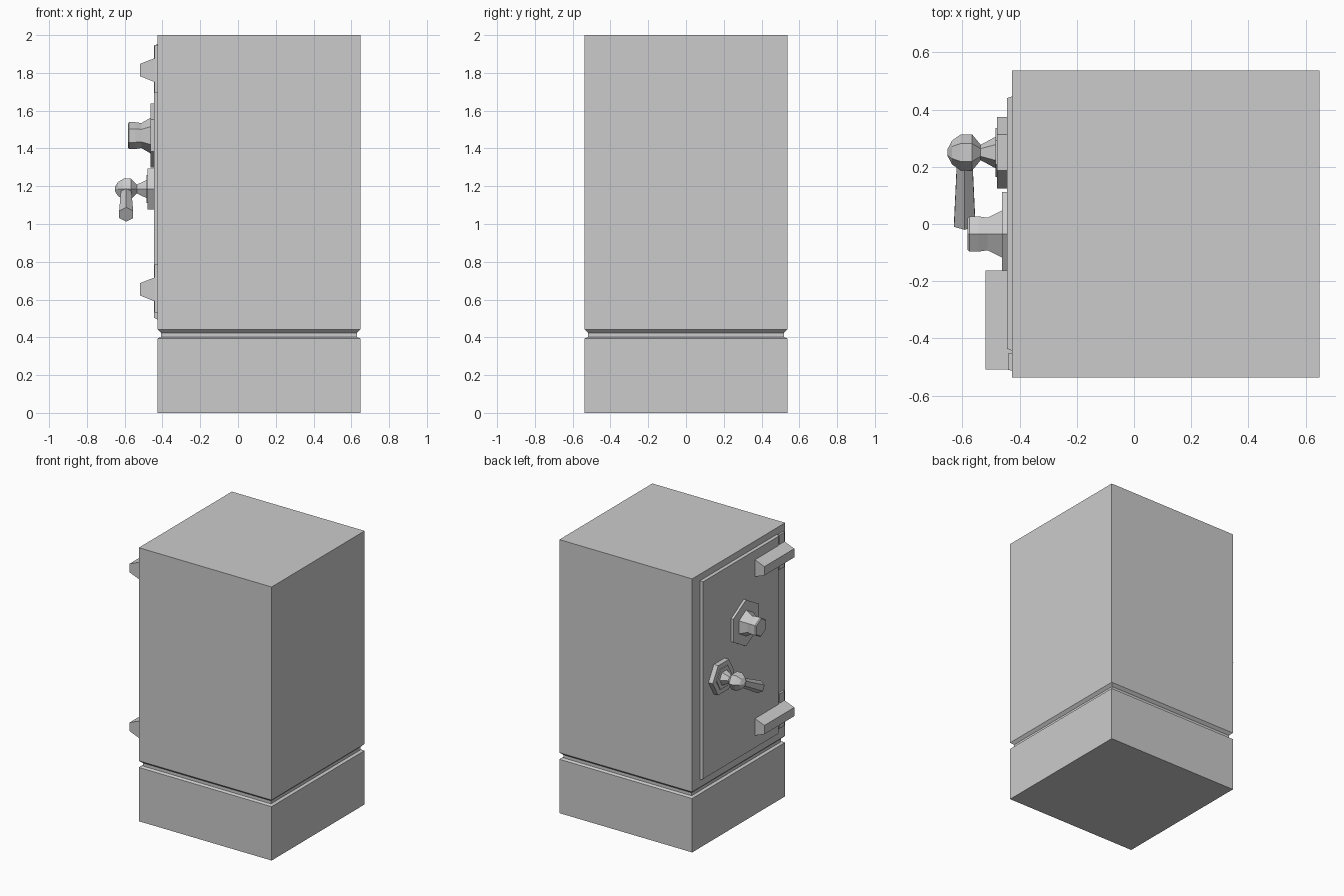
import bpy
from math import cos, sin, pi, sqrt
from mathutils import Vector
import bmesh

if "Cube" in bpy.data.objects:
    bpy.data.objects.remove(bpy.data.objects["Cube"])


def loft(name, rings):
    """Skin equal-length rings of points and cap both ends."""
    bm = bmesh.new()
    vs = [[bm.verts.new(p) for p in ring] for ring in rings]
    n = len(vs[0])
    for a, b in zip(vs, vs[1:]):
        for i in range(n):
            j = (i + 1) % n
            bm.faces.new((a[i], a[j], b[j], b[i]))
    bm.faces.new(vs[0][::-1])
    bm.faces.new(vs[-1])
    bmesh.ops.recalc_face_normals(bm, faces=bm.faces)
    me = bpy.data.meshes.new(name)
    bm.to_mesh(me)
    bm.free()
    ob = bpy.data.objects.new(name, me)
    bpy.context.collection.objects.link(ob)
    return ob


def turned(name, profile, sides, origin, axis, ref):
    """Faceted turning: profile of (distance along axis, radius), a corner at ref."""
    o, w = Vector(origin), Vector(axis).normalized()
    u = Vector(ref)
    u = (u - w * u.dot(w)).normalized()
    v = w.cross(u)
    ang = [2 * pi * i / sides for i in range(sides)]
    return loft(name, [[o + w * t + (u * cos(a) + v * sin(a)) * r for a in ang]
                       for t, r in profile])


def rect(x, y0, y1, z0, z1):
    return [(x, y0, z0), (x, y1, z0), (x, y1, z1), (x, y0, z1)]


# Cabinet with a chamfered groove above the plinth
H, G = 0.537 * sqrt(2), 0.518 * sqrt(2)
turned("cabinet", [(0, H), (0.394, H), (0.402, G), (0.424, G), (0.442, H), (2, H)],
       4, (0.111, 0, 0), (0, 0, 1), (1, 1, 0))

# Door slab on the -x side, slightly chamfered
door_x = -0.444
loft("door", [rect(-0.41, -0.442, 0.446, 0.495, 1.952),
              rect(-0.428, -0.442, 0.446, 0.495, 1.952),
              rect(door_x, -0.436, 0.440, 0.503, 1.945)])

# Hinges: wedge bar plus backing plate
for label, z in (("upper", 1.815), ("lower", 0.654)):
    loft(label + "_hinge_bar", [rect(-0.42, -0.508, -0.163, z - 0.063, z + 0.063),
                                rect(-0.442, -0.508, -0.163, z - 0.063, z + 0.063),
                                rect(-0.52, -0.508, -0.163, z - 0.032, z + 0.032)])
    loft(label + "_hinge_plate", [rect(-0.42, -0.514, -0.452, z - 0.122, z + 0.132),
                                  rect(-0.441, -0.510, -0.452, z - 0.122, z + 0.132)])

# Combination dial, hexagonal with corners up and down
dial = (door_x, -0.035, 1.468)
out, up, side = (-1, 0, 0), (0, 0, 1), (0, 1, 0)
turned("dial_plate", [(-0.01, 0.17), (0.018, 0.17)], 6, dial, out, up)
turned("dial_knob", [(0.01, 0.095), (0.018, 0.095), (0.068, 0.066), (0.1, 0.071),
                     (0.132, 0.071), (0.139, 0.063)], 6, dial, out, up)

# Door handle, hexagonal with corners to the sides
grip = (door_x, 0.25, 1.185)
turned("handle_plate", [(-0.01, 0.125), (0.035, 0.125)], 6, grip, out, side)
turned("handle_collar", [(0.03, 0.085), (0.041, 0.085)], 6, grip, out, side)
turned("handle_stem_and_ball", [(0.035, 0.056), (0.046, 0.052), (0.092, 0.027),
                                (0.122, 0.063), (0.162, 0.063), (0.192, 0.042),
                                (0.208, 0.012)], 6, grip, out, side)

# Lever sloping down from the ball
turned("handle_lever", [(0.03, 0.031), (0.284, 0.043)], 6,
       (-0.592, 0.25, 1.185), (0, -0.25, -0.135), up)
